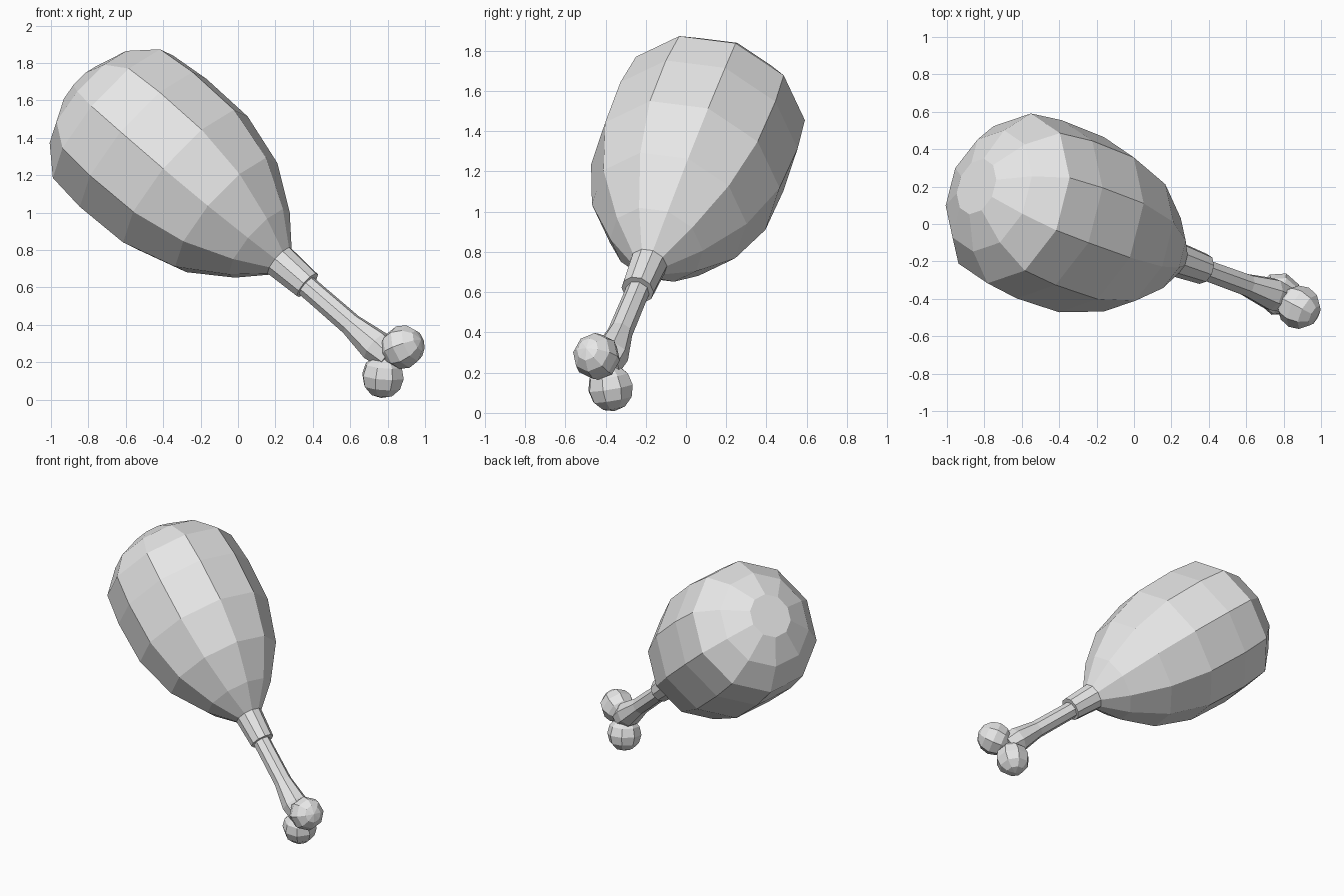
import bpy, bmesh, math
from mathutils import Matrix, Vector

cube = bpy.data.objects.get("Cube")
if cube:
    bpy.data.objects.remove(cube, do_unlink=True)

grey = bpy.data.materials.new("plain_grey")
grey.use_nodes = True
grey.diffuse_color = (0.8, 0.8, 0.8, 1)
grey.node_tree.nodes["Principled BSDF"].inputs["Base Color"].default_value = (0.8, 0.8, 0.8, 1)

# Tilted frame: local -z runs from the rounded meat end down to the bone end
axis = Vector((0.729, -0.265, -0.632)).normalized()
across = Vector((0.655, 0, 0.756)).normalized()
facing = across.cross(-axis).normalized()
tilt = Matrix((facing, across, -axis)).transposed().to_4x4()


def add_object(name, bm, matrix):
    bmesh.ops.recalc_face_normals(bm, faces=bm.faces[:])
    mesh = bpy.data.meshes.new(name)
    bm.to_mesh(mesh)
    bm.free()
    mesh.materials.append(grey)
    obj = bpy.data.objects.new(name, mesh)
    obj.matrix_world = matrix
    bpy.context.collection.objects.link(obj)
    return obj


def lathe(name, profile, sides, start, origin):
    """Closed faceted solid from (distance along axis, radius) pairs."""
    bm = bmesh.new()
    rings = []
    for s, r in profile:
        angles = [math.radians(start) + math.tau * i / sides for i in range(sides)]
        rings.append([bm.verts.new((r * math.cos(a), r * math.sin(a), -s)) for a in angles])
    for a, b in zip(rings, rings[1:]):
        for i in range(sides):
            j = (i + 1) % sides
            bm.faces.new((a[i], a[j], b[j], b[i]))
    bm.faces.new(rings[0])
    bm.faces.new(rings[-1])
    return add_object(name, bm, Matrix.Translation(origin) @ tilt)


# Plump meat narrowing into a short collar
lathe("meat", [(-0.04, 0.155), (0.05, 0.337), (0.2, 0.472), (0.42, 0.495), (0.73, 0.487),
               (1.03, 0.4), (1.27, 0.24), (1.42, 0.095), (1.625, 0.083)],
      10, -4, (-0.813, 0.19, 1.638))

# Bone shaft flaring towards the knobs
lathe("bone_shaft", [(1.5, 0.06), (1.7, 0.06), (1.95, 0.062), (2.13, 0.09), (2.23, 0.075)],
      8, 10, (-0.817, 0.19, 1.633))

# Pair of knobs at the bone end
middle = Vector((0.828, -0.41, 0.203))
spread = Vector((0.053, -0.035, 0.078))
for name, side in (("upper_knob", 1), ("lower_knob", -1)):
    bm = bmesh.new()
    bmesh.ops.create_uvsphere(bm, u_segments=8, v_segments=6, radius=0.118)
    turn = (spread * side + axis * 0.06).to_track_quat("Z", "Y").to_matrix().to_4x4()
    add_object(name, bm, Matrix.Translation(middle + spread * side) @ turn)
